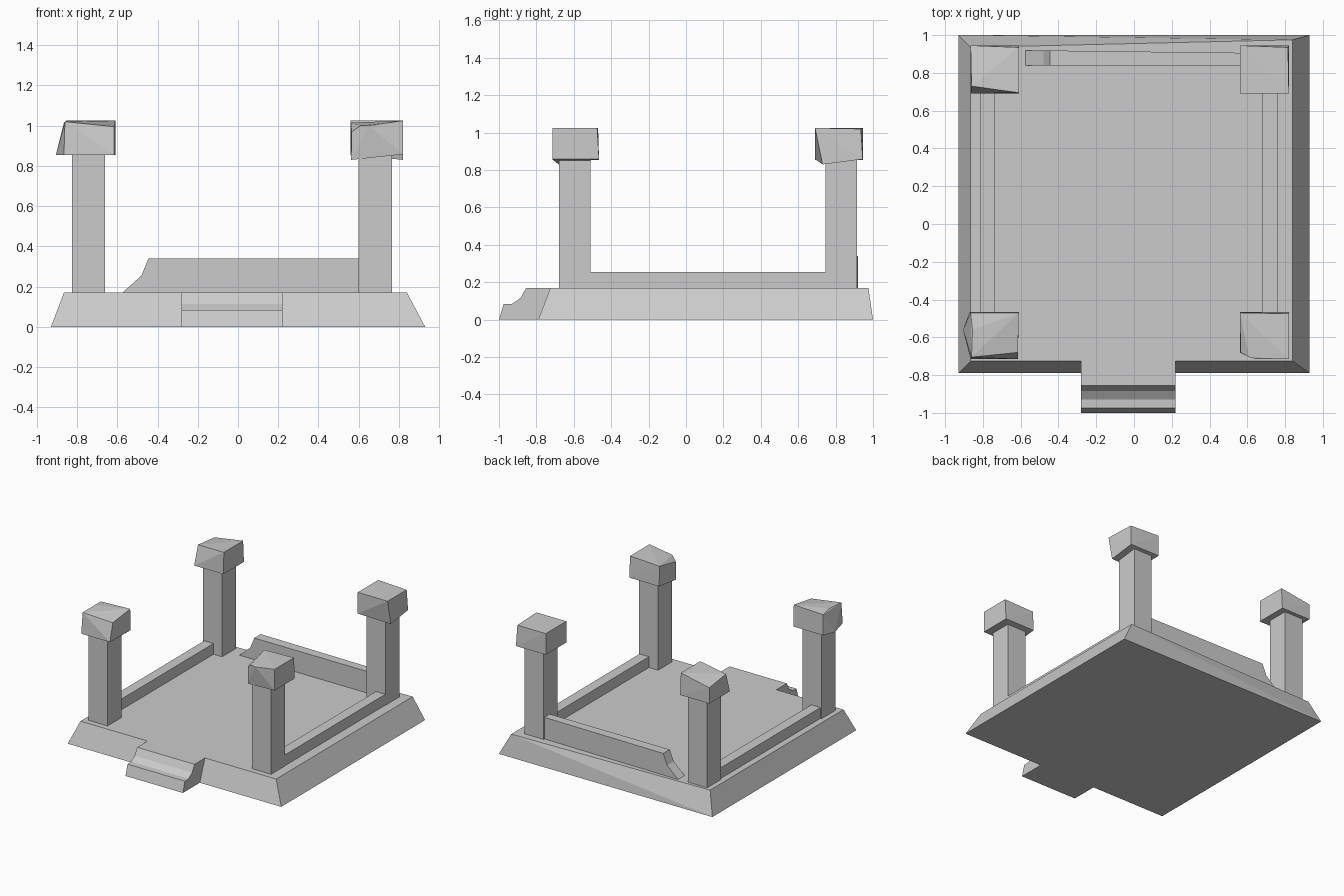
import bpy, bmesh


def finish(name, bm):
    bmesh.ops.recalc_face_normals(bm, faces=bm.faces)
    mesh = bpy.data.meshes.new(name)
    bm.to_mesh(mesh)
    bm.free()
    bpy.context.collection.objects.link(bpy.data.objects.new(name, mesh))


def hull(name, points):
    """Faceted solid wrapped around a few corner points."""
    bm = bmesh.new()
    bmesh.ops.convex_hull(bm, input=[bm.verts.new(p) for p in points])
    loose = [v for v in bm.verts if not v.link_faces]
    bmesh.ops.delete(bm, geom=loose, context='VERTS')
    bmesh.ops.dissolve_limit(bm, angle_limit=0.01, verts=bm.verts, edges=bm.edges)
    finish(name, bm)


def box(name, x0, x1, y0, y1, z0, z1):
    hull(name, [(x, y, z) for x in (x0, x1) for y in (y0, y1) for z in (z0, z1)])


def prism(name, ring_a, ring_b):
    """Solid between two matching outlines."""
    bm = bmesh.new()
    a = [bm.verts.new(p) for p in ring_a]
    b = [bm.verts.new(p) for p in ring_b]
    bm.faces.new(a)
    bm.faces.new(b)
    for i in range(len(a)):
        j = (i + 1) % len(a)
        bm.faces.new((a[i], a[j], b[j], b[i]))
    finish(name, bm)


TOP = 0.17

# Sloped platform, slightly skewed along the back
hull("platform", [(-0.93, -0.79, 0), (0.93, -0.79, 0), (0.93, 1, 0), (-0.93, 1, 0),
                  (-0.865, -0.725, TOP), (0.84, -0.725, TOP),
                  (0.84, 0.975, TOP), (-0.865, 0.935, TOP)])

# Worn front step
step = [(-0.79, 0), (-1, 0), (-0.975, 0.083), (-0.93, 0.085),
        (-0.885, 0.115), (-0.855, TOP), (-0.725, TOP)]
prism("front_step", [(-0.28, y, z) for y, z in step], [(0.22, y, z) for y, z in step])

# Four square pillars
for side, x0, x1 in (("left", -0.825, -0.66), ("right", 0.60, 0.765)):
    for end, y0, y1 in (("front", -0.68, -0.51), ("back", 0.745, 0.915)):
        box(f"{end}_{side}_pillar", x0, x1, y0, y1, TOP, 0.88)

# Chipped capstones, each a rough block
hull("front_left_cap", [
    (-0.865, -0.715, 0.855), (-0.615, -0.715, 0.855), (-0.61, -0.465, 0.855),
    (-0.87, -0.465, 0.855), (-0.905, -0.56, 0.855),
    (-0.86, -0.705, 1.02), (-0.615, -0.68, 0.995), (-0.61, -0.47, 1.025),
    (-0.865, -0.47, 1.015), (-0.855, -0.56, 1.025)])
hull("front_right_cap", [
    (0.562, -0.68, 0.83), (0.82, -0.715, 0.858), (0.82, -0.465, 0.858), (0.56, -0.465, 0.858),
    (0.565, -0.68, 0.97), (0.61, -0.705, 1.0), (0.65, -0.715, 1.0),
    (0.82, -0.715, 1.025), (0.82, -0.475, 1.025), (0.56, -0.47, 1.015)])
hull("back_left_cap", [
    (-0.865, 0.69, 0.855), (-0.61, 0.69, 0.855), (-0.61, 0.945, 0.855), (-0.865, 0.945, 0.855),
    (-0.86, 0.73, 1.005), (-0.61, 0.695, 1.025), (-0.61, 0.935, 1.025), (-0.865, 0.945, 0.98)])
hull("back_right_cap", [
    (0.56, 0.69, 0.858), (0.82, 0.73, 0.83), (0.82, 0.945, 0.858), (0.56, 0.945, 0.858),
    (0.56, 0.69, 1.025), (0.82, 0.69, 1.025), (0.815, 0.935, 1.02), (0.56, 0.945, 1.025)])

# Low side rails between the pillars
for side, x0, x1 in (("left", -0.815, -0.735), ("right", 0.68, 0.762)):
    box(f"{side}_rail", x0, x1, -0.53, 0.76, TOP, 0.255)

# Broken back wall, its outer face tapering towards the right pillar
wall = [(-0.575, TOP), (-0.48, 0.255), (-0.445, 0.34), (0.62, 0.34), (0.62, TOP)]
prism("back_wall", [(x, 0.838, z) for x, z in wall],
      [(x, 0.913 - 0.012 * x, z) for x, z in wall])
